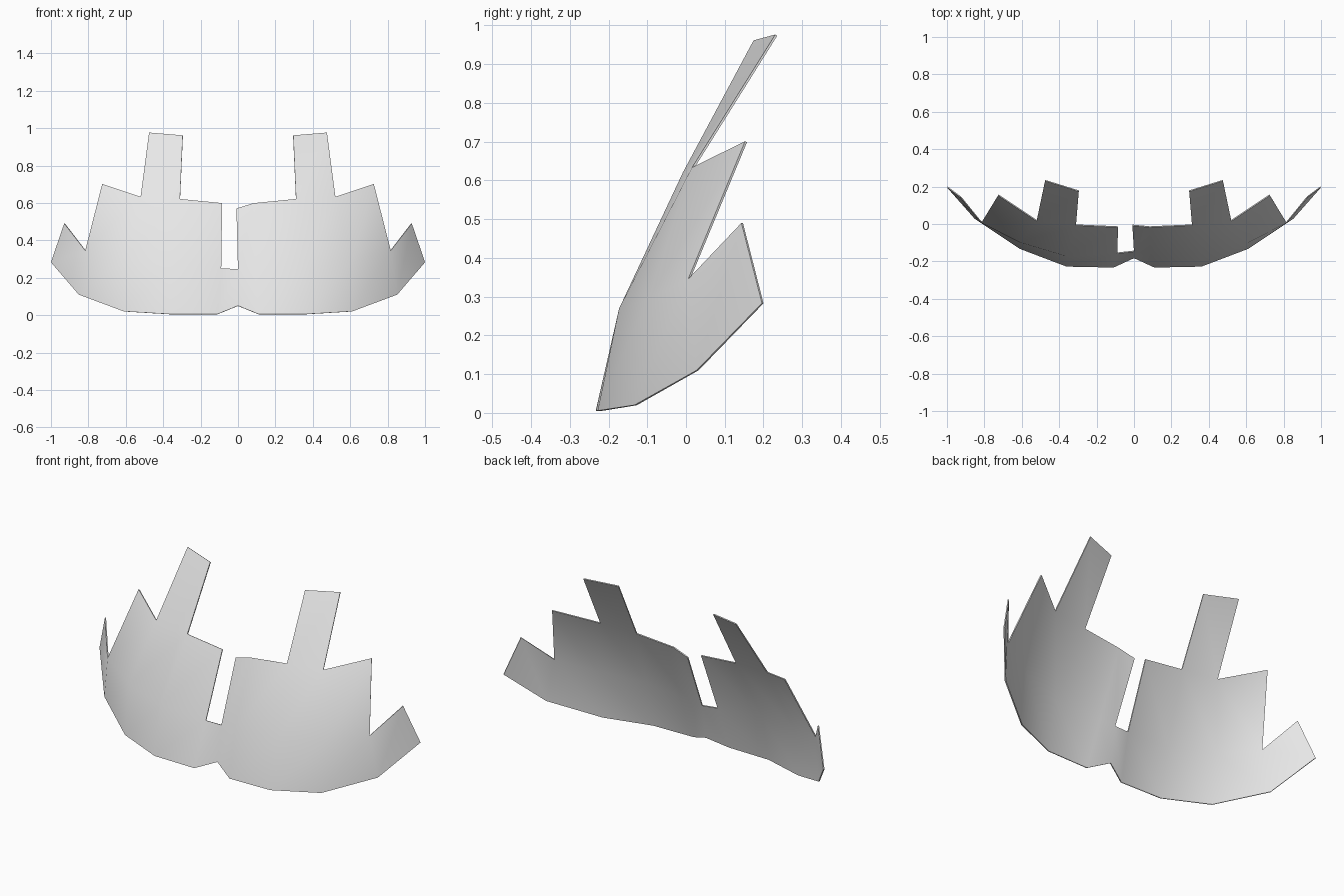
import bpy, bmesh, math

cube = bpy.data.objects.get("Cube")
if cube:
    bpy.data.objects.remove(cube, do_unlink=True)

# Single plain grey
grey = bpy.data.materials.new("light grey")
grey.use_nodes = True
colour = (0.8, 0.8, 0.8, 1.0)
grey.diffuse_color = colour
grey.node_tree.nodes["Principled BSDF"].inputs["Base Color"].default_value = colour

# Rows of the curved plate, from the centre line outwards
BOTTOM = [(0, -.18, .05), (.11, -.23, .005), (.36, -.225, .005),
          (.61, -.13, .02), (.85, .03, .11)]
MIDDLE = [(0, -.145, .245), (.09, -.155, .25), (.36, -.17, .268),
          (.61, -.095, .292), (.815, .008, .345)]
TOP = [(-.008, -.006, .57), (.085, -.015, .598), (.31, -.005, .62),
       (.52, .018, .632), (.725, .155, .70)]
TAB = [(.295, .177, .96), (.475, .233, .975)]      # upright tab
WING = [(.998, .198, .283), (.927, .145, .49)]     # outer side flap

bm = bmesh.new()


def quad(points, side):
    """Add one face, mirrored to the given side, facing outwards."""
    verts = [bm.verts.new((side * x, y, z)) for x, y, z in points]
    bm.faces.new(verts if side > 0 else verts[::-1])


for side in (1, -1):
    for low, high in ((BOTTOM, MIDDLE), (MIDDLE, TOP)):
        for i in range(4):
            # Open slot beside the centre on the right half
            if side < 0 and i == 0 and high is TOP:
                continue
            quad([low[i], low[i + 1], high[i + 1], high[i]], side)
    quad([TOP[2], TOP[3], TAB[1], TAB[0]], side)
    quad([BOTTOM[4], WING[0], WING[1], MIDDLE[4]], side)

bmesh.ops.remove_doubles(bm, verts=bm.verts, dist=0.0005)
mesh = bpy.data.meshes.new("curved_plate")
bm.to_mesh(mesh)
bm.free()
mesh.materials.append(grey)
plate = bpy.data.objects.new("curved_plate", mesh)
bpy.context.collection.objects.link(plate)

# Thin sheet thickness, then smooth faces with crisp rims
bpy.context.view_layer.objects.active = plate
plate.select_set(True)
solid = plate.modifiers.new("thickness", "SOLIDIFY")
solid.thickness = 0.006
solid.offset = 0
bpy.ops.object.modifier_apply(modifier=solid.name)
bpy.ops.object.shade_smooth_by_angle(angle=math.radians(45))
